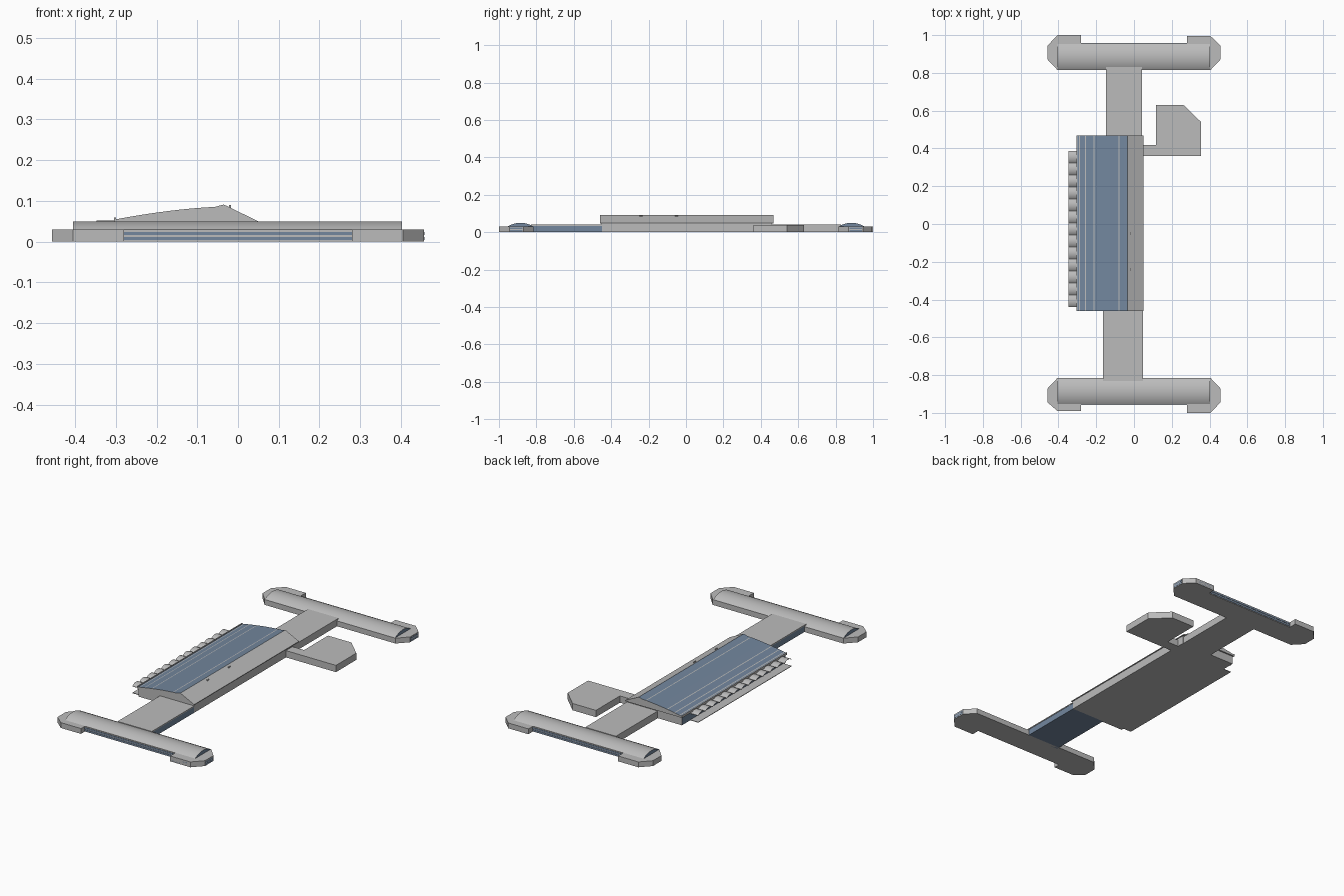
import bpy, bmesh, math

cube = bpy.data.objects.get("Cube")
if cube:
    bpy.data.objects.remove(cube, do_unlink=True)


def material(name, r, g, b):
    m = bpy.data.materials.new(name)
    m.use_nodes = True
    m.diffuse_color = (r, g, b, 1)
    m.node_tree.nodes["Principled BSDF"].inputs["Base Color"].default_value = (r, g, b, 1)
    return m


GREY = material("concrete grey", 0.5, 0.5, 0.5)
BLUE = material("glass blue", 0.17, 0.24, 0.34)

PLACE = {
    "x": lambda u, v, t: (t, u, v),
    "y": lambda u, v, t: (u, t, v),
    "z": lambda u, v, t: (u, v, t),
}


def extrude(name, outline, axis, start, end, mats, rule=None, smooth=False):
    """Extrude a closed 2D outline along an axis; rule picks a material per face."""
    bm = bmesh.new()
    rings = [[bm.verts.new(PLACE[axis](u, v, t)) for u, v in outline] for t in (start, end)]
    n = len(outline)
    for ring in rings:
        bm.faces.new(ring)
    for i in range(n):
        j = (i + 1) % n
        bm.faces.new((rings[0][i], rings[0][j], rings[1][j], rings[1][i]))
    bmesh.ops.recalc_face_normals(bm, faces=bm.faces)
    if rule:
        for f in bm.faces:
            f.material_index = rule(f.calc_center_median(), f.normal)
    mesh = bpy.data.meshes.new(name)
    bm.to_mesh(mesh)
    bm.free()
    for m in mats:
        mesh.materials.append(m)
    if smooth:
        mesh.shade_smooth()
        mesh.set_sharp_from_angle(angle=math.radians(30))
    obj = bpy.data.objects.new(name, mesh)
    bpy.context.scene.collection.objects.link(obj)
    return obj


def box(name, x, y, z, mat):
    outline = [(x[0], y[0]), (x[1], y[0]), (x[1], y[1]), (x[0], y[1])]
    return extrude(name, outline, "z", z[0], z[1], [mat])


def arc(y0, y1, z0, rise, steps):
    """Shallow arch between y0 and y1."""
    half, mid = (y1 - y0) / 2, (y0 + y1) / 2
    radius = (half * half + rise * rise) / (2 * rise)
    sweep = math.asin(half / radius)
    pts = []
    for i in range(steps + 1):
        a = sweep * (2 * i / steps - 1)
        pts.append((mid + radius * math.sin(a), z0 + rise - radius + radius * math.cos(a)))
    return pts


# End piers: hammerhead base, barrel roof with glazed gables, window bands
for label, s, left_tip, right_tip in (("front", -1, 1.0, 0.99), ("back", 1, 0.995, 1.0)):
    half = [(0.405, 0.815), (0.457, 0.87), (0.457, 0.945), (0.405, 1), (0.28, 1), (0.28, 0.955)]
    left = [(x, min(y, left_tip)) for x, y in half]
    right = [(-x, min(y, right_tip)) for x, y in reversed(half)]
    outline = [(x, s * y) for x, y in left + right]
    extrude(label + "_pier_base", outline, "z", 0, 0.03, [GREY])
    ends = sorted((s * 0.817, s * 0.953))
    extrude(label + "_pier_barrel_roof", arc(*ends, 0.03, 0.02, 20), "x", -0.405, 0.402,
            [GREY, BLUE], lambda c, n: int(abs(n.x) > 0.9), True)
    for i, z in enumerate((0.004, 0.016)):
        zs = (z, z + 0.008)
        faces = sorted((s * 0.95, s * 0.957))
        box(f"{label}_pier_window_band_{i}", (-0.28, 0.28), faces, zs, BLUE)
        tips = sorted((s * (left_tip - 0.004), s * left_tip))
        box(f"{label}_left_tip_window_{i}", (0.285, 0.385), tips, zs, BLUE)
        sides = sorted((s * 0.875, s * 0.94))
        box(f"{label}_left_end_window_{i}", (0.454, 0.4575), sides, zs, BLUE)

# Connectors between the hall and the piers
box("back_connector", (-0.147, 0.043), (0.45, 0.83), (0, 0.04), GREY)
box("front_connector_glazing", (-0.163, 0.045), (-0.83, -0.45), (0, 0.034), BLUE)
box("front_connector_roof", (-0.165, 0.047), (-0.83, -0.45), (0.034, 0.04), GREY)

# Main hall walls
extrude("hall_walls", [(-0.297, -0.455), (0.045, -0.455), (0.045, 0.46), (-0.297, 0.46)],
        "z", 0, 0.05, [GREY, BLUE], lambda c, n: int(n.x < -0.9))

# Hall roof: long curved glazed slope with thin ribs, plain short slope
RIDGE = -0.035
RIBS = (-0.288, -0.257, -0.211, -0.08)


def roof_height(x):
    if x <= RIDGE:
        return 0.055 + 0.031 * (1 - ((RIDGE - x) / 0.265) ** 1.6)
    return 0.084 - 0.034 * (x + 0.02) / 0.07


xs = {-0.3 + 0.265 * i / 12 for i in range(13)} | {-0.02, 0.05}
xs = {x for x in xs if all(abs(x - r) > 0.004 for r in RIBS)}
xs |= {r + d for r in RIBS for d in (-0.0025, 0.0025)}
profile = [(-0.3, 0.046)] + [(x, roof_height(x)) for x in sorted(xs)] + [(0.05, 0.046)]


def roof_rule(c, n):
    rib = any(abs(c.x - r) < 0.002 for r in RIBS)
    return int(n.z > 0.5 and c.x < RIDGE and not rib)


extrude("hall_roof", profile, "y", -0.46, 0.468, [GREY, BLUE], roof_rule, True)
box("hall_roof_lip", (-0.304, -0.299), (-0.46, 0.468), (0.046, 0.059), GREY)
for i, y in enumerate((-0.05, -0.24)):
    box(f"roof_mast_{i}", (-0.022, -0.017), (y - 0.008, y + 0.008), (0.08, 0.09), GREY)

# Kerbside: row of vaulted canopies above a forecourt strip
COUNT, FIRST, LAST = 13, -0.44, 0.387
pitch = (LAST - FIRST) / COUNT
for i in range(COUNT):
    y = FIRST + i * pitch
    outer = arc(y, y + pitch, 0.04, 0.012, 8)
    inner = [(u, v - 0.002) for u, v in reversed(outer)]
    extrude(f"kerb_canopy_{i}", outer + inner, "x", -0.347, -0.297, [GREY], smooth=True)
box("forecourt_strip", (-0.347, -0.29), (FIRST, LAST), (0, 0.003), GREY)

# Side annex with a clipped corner, joined by a short arm
annex = [(0.04, 0.36), (0.355, 0.36), (0.355, 0.54), (0.262, 0.63),
         (0.117, 0.63), (0.117, 0.418), (0.04, 0.418)]
extrude("side_annex", annex, "z", 0, 0.038, [GREY])
